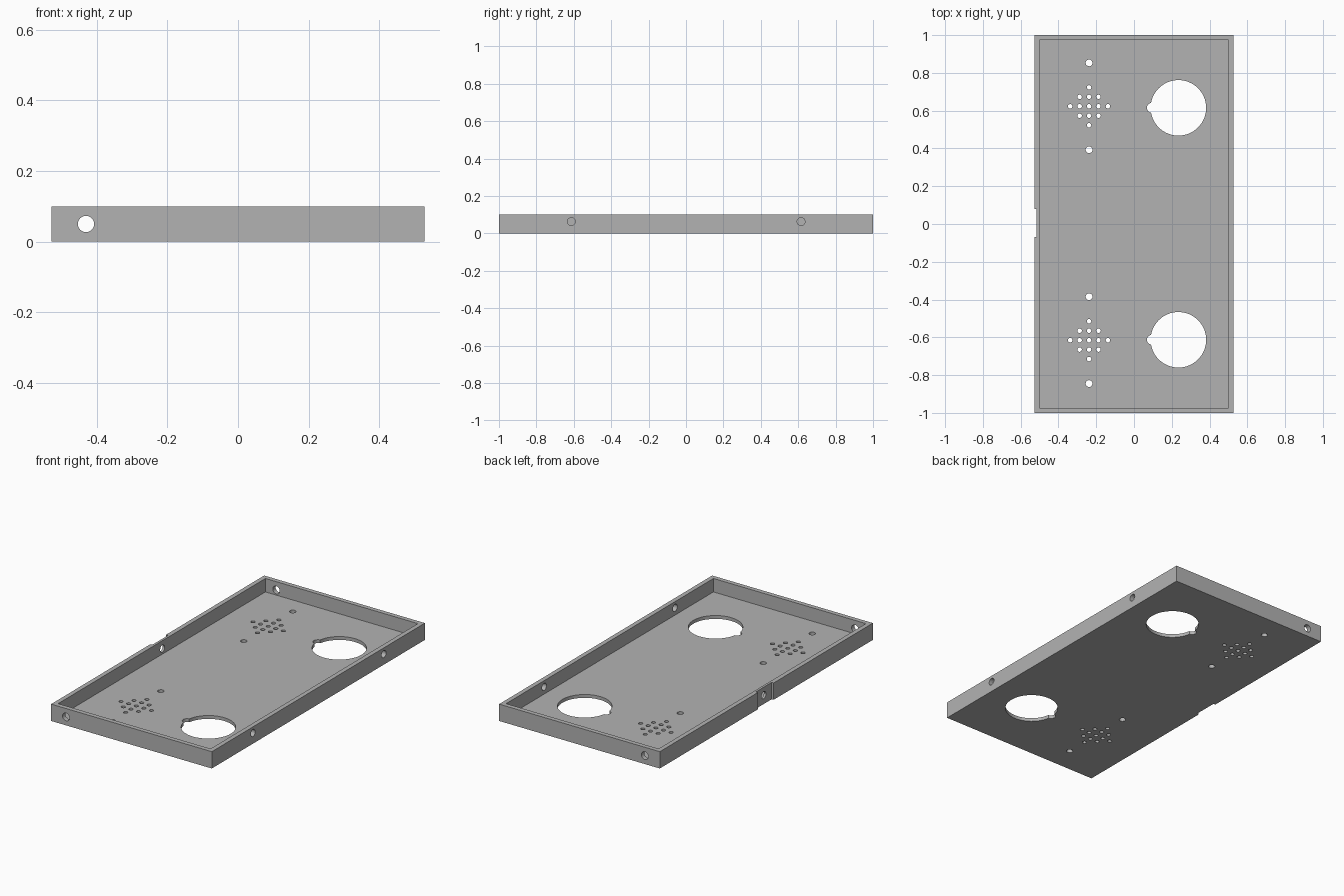
import bpy
import bmesh
import math
from mathutils import Matrix, Vector

if "Cube" in bpy.data.objects:
    bpy.data.objects.remove(bpy.data.objects["Cube"], do_unlink=True)

HALF_X, HALF_Y, HEIGHT = 0.528, 1.0, 0.1
WALL, FLOOR = 0.027, 0.02

grey = bpy.data.materials.new("plain grey")
grey.use_nodes = True
colour = (0.45, 0.45, 0.45, 1)
grey.diffuse_color = colour
grey.node_tree.nodes["Principled BSDF"].inputs["Base Color"].default_value = colour


def add_box(bm, low, high):
    low, high = Vector(low), Vector(high)
    place = Matrix.Translation((low + high) / 2) @ Matrix.Diagonal((*(high - low), 1))
    bmesh.ops.create_cube(bm, size=1, matrix=place)


def add_rod(bm, centre, radius, axis="Z", length=0.12, sides=24):
    turn = {"X": Matrix.Rotation(math.pi / 2, 4, "Y"),
            "Y": Matrix.Rotation(math.pi / 2, 4, "X"),
            "Z": Matrix.Identity(4)}[axis]
    bmesh.ops.create_cone(bm, cap_ends=True, segments=sides, radius1=radius,
                          radius2=radius, depth=length,
                          matrix=Matrix.Translation(centre) @ turn)


def finish(name, bm):
    mesh = bpy.data.meshes.new(name)
    bm.to_mesh(mesh)
    bm.free()
    mesh.materials.append(grey)
    obj = bpy.data.objects.new(name, mesh)
    bpy.context.collection.objects.link(obj)
    return obj


# Solid block that becomes the tray
block = bmesh.new()
add_box(block, (-HALF_X, -HALF_Y, 0), (HALF_X, HALF_Y, HEIGHT))
tray = finish("tray", block)

# Hollow interior, leaving the floor and four walls
cavity = bmesh.new()
add_box(cavity, (WALL - HALF_X, WALL - HALF_Y, FLOOR),
        (HALF_X - WALL, HALF_Y - WALL, HEIGHT * 2))

# Shallow recess in the outer side wall, and the large round openings
openings = bmesh.new()
add_box(openings, (-HALF_X - 0.1, -0.068, -0.1), (-HALF_X + 0.013, 0.08, 0.2))
for y in (-0.613, 0.615):
    add_rod(openings, (0.235, y, 0), 0.147, sides=64)

# Small holes in the floor and walls, and the side lobes of the openings
holes = bmesh.new()
for y in (-0.613, 0.615):
    add_rod(holes, (0.094, y, 0), 0.026)
    add_rod(holes, (HALF_X, y, 0.063), 0.021, "X")
for y in (-0.615, 0.623):
    for i in range(-2, 3):
        for j in range(-2, 3):
            if abs(i) + abs(j) <= 2:
                add_rod(holes, (-0.238 + i * 0.05, y + j * 0.05, 0), 0.012, sides=16)
    for side in (-1, 1):
        add_rod(holes, (-0.238, y + side * 0.23, 0), 0.018)
for y in (-HALF_Y, HALF_Y):
    add_rod(holes, (-0.43, y, 0.05), 0.023, "Y")
add_rod(holes, (-HALF_X, 0.006, 0.053), 0.021, "X")

# Cut each group out of the tray
for name, bm in (("cavity", cavity), ("openings", openings), ("holes", holes)):
    cutter = finish(name + "_cutter", bm)
    cutter.hide_render = True
    cutter.hide_set(True)
    cut = tray.modifiers.new(name, "BOOLEAN")
    cut.operation = "DIFFERENCE"
    cut.solver = "EXACT"
    cut.object = cutter

# Apply the cuts and remove the cutters
bpy.context.view_layer.update()
result = bpy.data.meshes.new_from_object(
    tray.evaluated_get(bpy.context.evaluated_depsgraph_get()))
cutters = [m.object for m in tray.modifiers]
tray.modifiers.clear()
tray.data = result
for cutter in cutters:
    bpy.data.objects.remove(cutter, do_unlink=True)

bpy.context.view_layer.objects.active = tray
tray.select_set(True)
bpy.ops.object.shade_smooth_by_angle(angle=math.radians(30))
